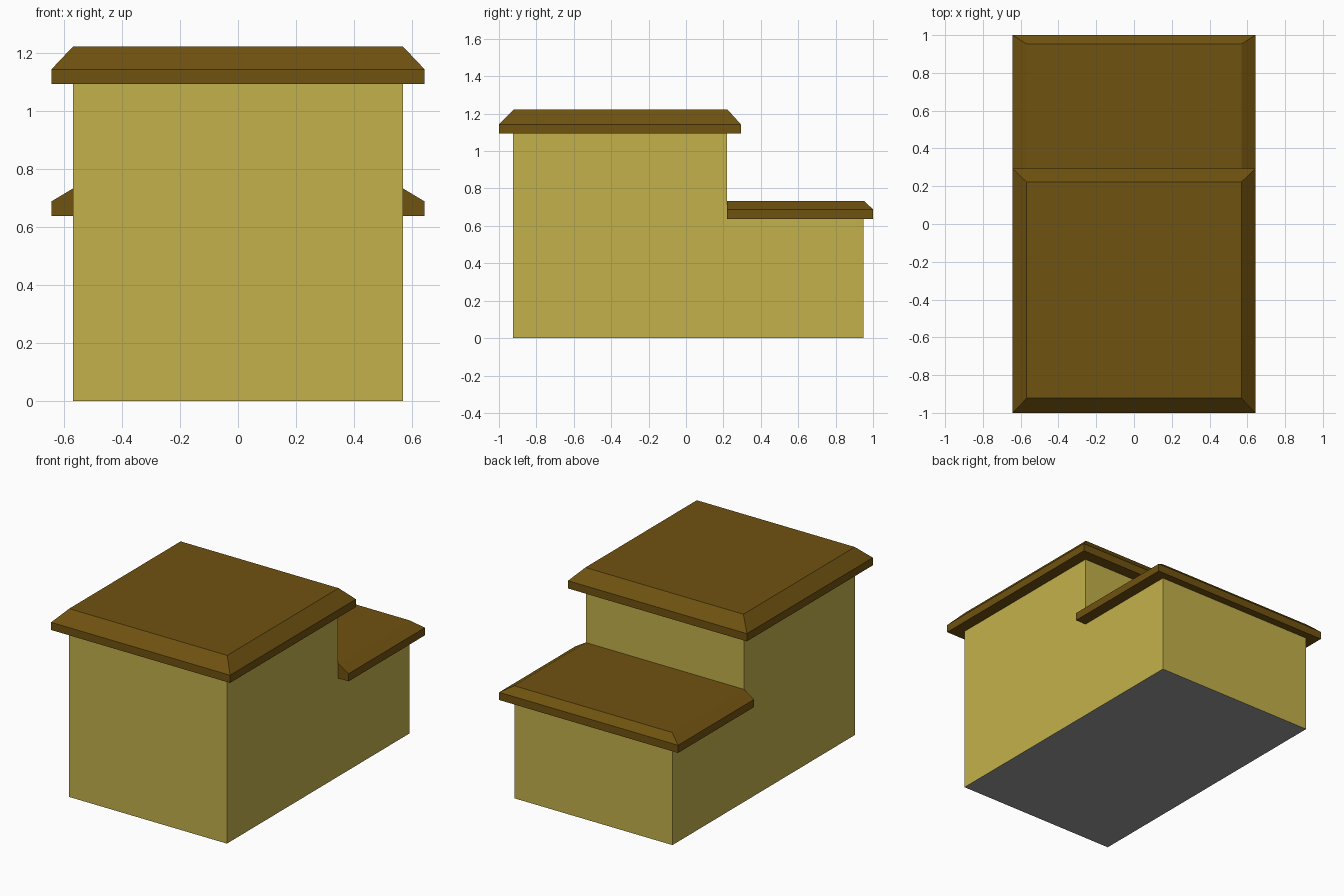
import bpy
import bmesh

cube = bpy.data.objects.get("Cube")
if cube:
    bpy.data.objects.remove(cube, do_unlink=True)


def material(name, rgb):
    mat = bpy.data.materials.new(name)
    mat.use_nodes = True
    mat.diffuse_color = (*rgb, 1)
    mat.node_tree.nodes["Principled BSDF"].inputs["Base Color"].default_value = (*rgb, 1)
    return mat


wall_mat = material("ochre wall", (0.55, 0.44, 0.07))
roof_mat = material("brown roof", (0.16, 0.085, 0.005))
base_mat = material("grey base", (0.33, 0.33, 0.33))


def finish(name, bm, *mats):
    bmesh.ops.recalc_face_normals(bm, faces=bm.faces)
    mesh = bpy.data.meshes.new(name)
    bm.to_mesh(mesh)
    bm.free()
    for mat in mats:
        mesh.materials.append(mat)
    obj = bpy.data.objects.new(name, mesh)
    bpy.context.collection.objects.link(obj)


def rect(bm, half_x, y0, y1, z):
    corners = ((-half_x, y0), (half_x, y0), (half_x, y1), (-half_x, y1))
    return [bm.verts.new((x, y, z)) for x, y in corners]


def roof(name, outer, inner, heights):
    """Slab with a vertical fascia and a sloping rim up to a flat top."""
    bm = bmesh.new()
    rings = [rect(bm, *r, z) for r, z in zip((outer, outer, inner), heights)]
    bm.faces.new(rings[0])
    bm.faces.new(rings[-1])
    for low, high in zip(rings, rings[1:]):
        for i in range(4):
            j = (i + 1) % 4
            bm.faces.new((low[i], low[j], high[j], high[i]))
    finish(name, bm, roof_mat)


# Walls: stepped side profile extruded across the width
HALF = 0.568
profile = ((-0.925, 0), (0.95, 0), (0.95, 0.66), (0.218, 0.66), (0.218, 1.12), (-0.925, 1.12))
bm = bmesh.new()
side = bm.faces.new([bm.verts.new((-HALF, y, z)) for y, z in profile])
extruded = bmesh.ops.extrude_face_region(bm, geom=[side])["geom"]
bmesh.ops.translate(bm, vec=(2 * HALF, 0, 0),
                    verts=[v for v in extruded if isinstance(v, bmesh.types.BMVert)])
for face in bm.faces:
    if all(v.co.z < 0.01 for v in face.verts):
        face.material_index = 1
finish("stepped_walls", bm, wall_mat, base_mat)

# Roofs: the lower one butts flat against the tall wall
roof("upper_roof", (0.643, -1, 0.293), (0.568, -0.922, 0.222), (1.093, 1.143, 1.222))
roof("lower_roof", (0.643, 0.218, 1), (0.568, 0.218, 0.953), (0.638, 0.688, 0.733))
